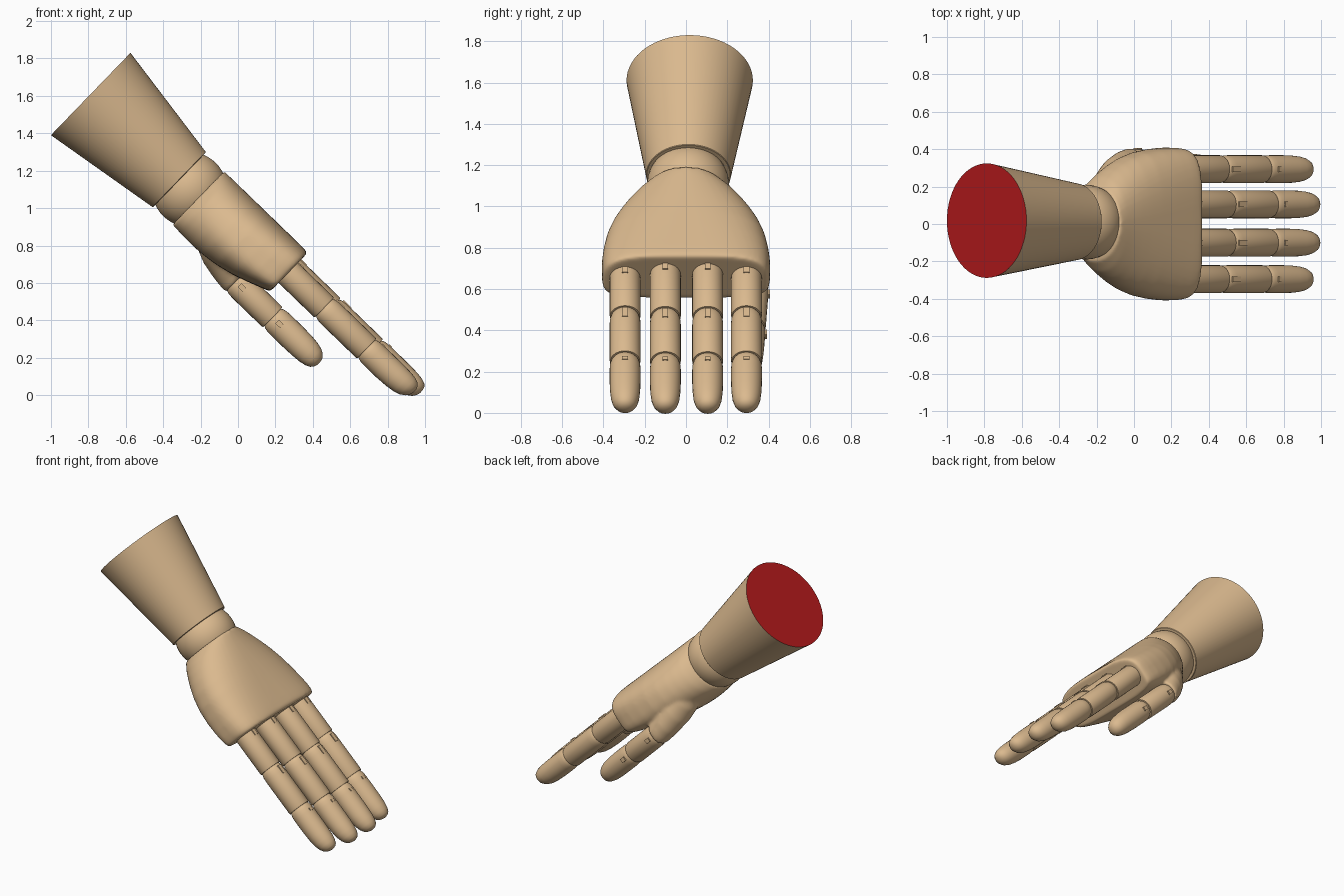
import bpy, bmesh, math
from mathutils import Matrix

if "Cube" in bpy.data.objects:
    bpy.data.objects.remove(bpy.data.objects["Cube"])

# Tilted frame: local x runs from forearm to fingertips, y across, z out of the back of the hand
FRAME = Matrix(((0.719, 0, 0.695, -0.7875),
                (0, 1, 0, 0),
                (-0.695, 0, 0.719, 1.61),
                (0, 0, 0, 1)))


def material(name, rgb):
    m = bpy.data.materials.new(name)
    m.diffuse_color = (*rgb, 1)
    m.use_nodes = True
    m.node_tree.nodes["Principled BSDF"].inputs["Base Color"].default_value = m.diffuse_color
    return m


wood = material("light_wood", (0.71, 0.49, 0.275))
red = material("red_base", (0.46, 0.010, 0.0115))


def finish(name, bm, angle=35):
    bmesh.ops.recalc_face_normals(bm, faces=bm.faces)
    me = bpy.data.meshes.new(name)
    bm.to_mesh(me)
    bm.free()
    me.materials.append(wood)
    ob = bpy.data.objects.new(name, me)
    ob.matrix_world = FRAME
    bpy.context.collection.objects.link(ob)
    bpy.ops.object.select_all(action='DESELECT')
    ob.select_set(True)
    bpy.context.view_layer.objects.active = ob
    bpy.ops.object.shade_smooth_by_angle(angle=math.radians(angle))
    return ob


def skin(bm, rings, n):
    """Skin rings of (x, y, z, half width, top, bottom, exponent) with capped ends."""
    loops = []
    for x, y, z, a, top, bot, e in rings:
        loop = []
        for i in range(n):
            t = 2 * math.pi * i / n
            c, s = math.cos(t), math.sin(t)
            py = math.copysign(abs(c) ** (2 / e), c) * a
            pz = math.copysign(abs(s) ** (2 / e), s) * (top if s > 0 else bot)
            loop.append(bm.verts.new((x, y + py, z + pz)))
        loops.append(loop)
    for p, q in zip(loops, loops[1:]):
        for i in range(n):
            j = (i + 1) % n
            bm.faces.new((p[i], p[j], q[j], q[i]))
    bm.faces.new(loops[0][::-1])
    bm.faces.new(loops[-1])


def loft(name, rings, n=32):
    bm = bmesh.new()
    skin(bm, rings, n)
    return finish(name, bm)


def rnd(x, y, z, r):
    return (x, y, z, r, r, r, 2)


def hinge(name, x, y, z, size):
    bm = bmesh.new()
    bmesh.ops.create_cube(bm, size=1, matrix=Matrix.Translation((x, y, z)) @ Matrix.Diagonal((*size, 1)))
    finish(name, bm)


def segment(name, x0, x1, centre, r, tip=False, lean=0.0):
    """One finger piece; centre(x) gives (y, z). A tip is domed and may lean to the back of the hand."""
    pts = [(x0 - 0.012, 0.80, 0), (x0 + 0.004, 0.92, 0), (x0 + 0.022, 0.98, 0), (x0 + 0.05, 1, 0)]
    if tip:
        pts += [(x1 - d, k, o * lean) for d, k, o in
                ((0.20, 1, 0), (0.13, 0.97, 0.1), (0.08, 0.91, 0.25), (0.045, 0.80, 0.45),
                 (0.02, 0.63, 0.7), (0.006, 0.40, 0.9), (0, 0.15, 1))]
    else:
        pts += [(x1 - 0.008, 1, 0), (x1, 0.96, 0)]
    rings = []
    for x, k, o in pts:
        y, z = centre(x)
        rings.append(rnd(x, y, z + o, r * k))
    loft(name, rings, 28)


# Forearm cone with a red base disc
forearm = loft("forearm", [rnd(0, 0.018, 0, 0.306), rnd(0.657, 0.012, 0, 0.205), rnd(0.66, 0.012, 0, 0.202)], 64)
forearm.data.materials.append(red)
for f in forearm.data.polygons:
    if f.normal.x < -0.9:
        f.material_index = 1

# Wrist ball
bm = bmesh.new()
bmesh.ops.create_uvsphere(bm, u_segments=48, v_segments=24, radius=0.2,
                          matrix=Matrix.Translation((0.735, 0.01, 0)))
finish("wrist_ball", bm)

# Palm: round at the wrist, widening to a rounded slab at the knuckles, thumb root blended in
palm = [(0.800, 0.200, 0.198, 0.198, 2), (0.85, 0.254, 0.199, 0.201, 2.05),
        (0.90, 0.291, 0.199, 0.203, 2.1), (0.96, 0.326, 0.199, 0.204, 2.2),
        (1.03, 0.358, 0.199, 0.201, 2.35), (1.12, 0.385, 0.199, 0.189, 2.6),
        (1.22, 0.401, 0.199, 0.166, 2.9), (1.30, 0.408, 0.199, 0.139, 3.2),
        (1.36, 0.408, 0.199, 0.117, 3.5), (1.40, 0.404, 0.198, 0.102, 3.7),
        (1.424, 0.392, 0.194, 0.090, 3.8)]
bm = bmesh.new()
skin(bm, [(x, 0, 0, a, t, b, e) for x, a, t, b, e in palm], 72)
skin(bm, [rnd(0.92, 0.16, -0.05, 0.09), rnd(0.98, 0.20, -0.085, 0.11),
          rnd(1.06, 0.245, -0.12, 0.11), rnd(1.15, 0.292, -0.153, 0.096),
          rnd(1.22, 0.318, -0.174, 0.084), rnd(1.255, 0.326, -0.18, 0.079)], 40)
hand = finish("palm", bm)
blend = hand.modifiers.new("blend", 'REMESH')
blend.mode = 'VOXEL'
blend.voxel_size = 0.011
blend.use_smooth_shade = True
soften = hand.modifiers.new("soften", 'SMOOTH')
soften.factor = 0.5
soften.iterations = 6


# Thumb: two pieces leaning slightly inwards, hinge tabs on both sides
def thumb_axis(x):
    return 0.326 - 0.055 * (x - 1.25), -0.182


segment("thumb_base", 1.257, 1.53, thumb_axis, 0.076)
segment("thumb_tip", 1.537, 1.878, thumb_axis, 0.076, tip=True, lean=-0.004)
for k, x in enumerate((1.30, 1.58)):
    y, z = thumb_axis(x)
    for side in (-1, 1):
        hinge(f"thumb_hinge_{k}_{side}", x, y + side * 0.07, z, (0.035, 0.028, 0.028))

# Four fingers: outer two sit slightly lower and further back
for i, (y, dx, z) in enumerate(((-0.295, -0.028, 0.047), (-0.10, 0, 0.069),
                                (0.105, 0, 0.069), (0.293, -0.028, 0.047))):
    def axis(x, y=y, z=z):
        return y, z
    r = 0.075
    j1, j2, end = 1.723 + dx, 2.038 + dx, 2.377 + dx
    segment(f"finger_{i}_base", 1.39, j1 - 0.003, axis, r)
    segment(f"finger_{i}_middle", j1 + 0.003, j2 - 0.003, axis, r)
    segment(f"finger_{i}_tip", j2 + 0.003, end, axis, r, tip=True, lean=0.016)
    for k, (x, length) in enumerate(((1.445, 0.04), (j1 + 0.045, 0.06), (j2 + 0.05, 0.02))):
        hinge(f"finger_{i}_hinge_{k}", x, y, z + r - 0.006, (length, 0.028, 0.02))
